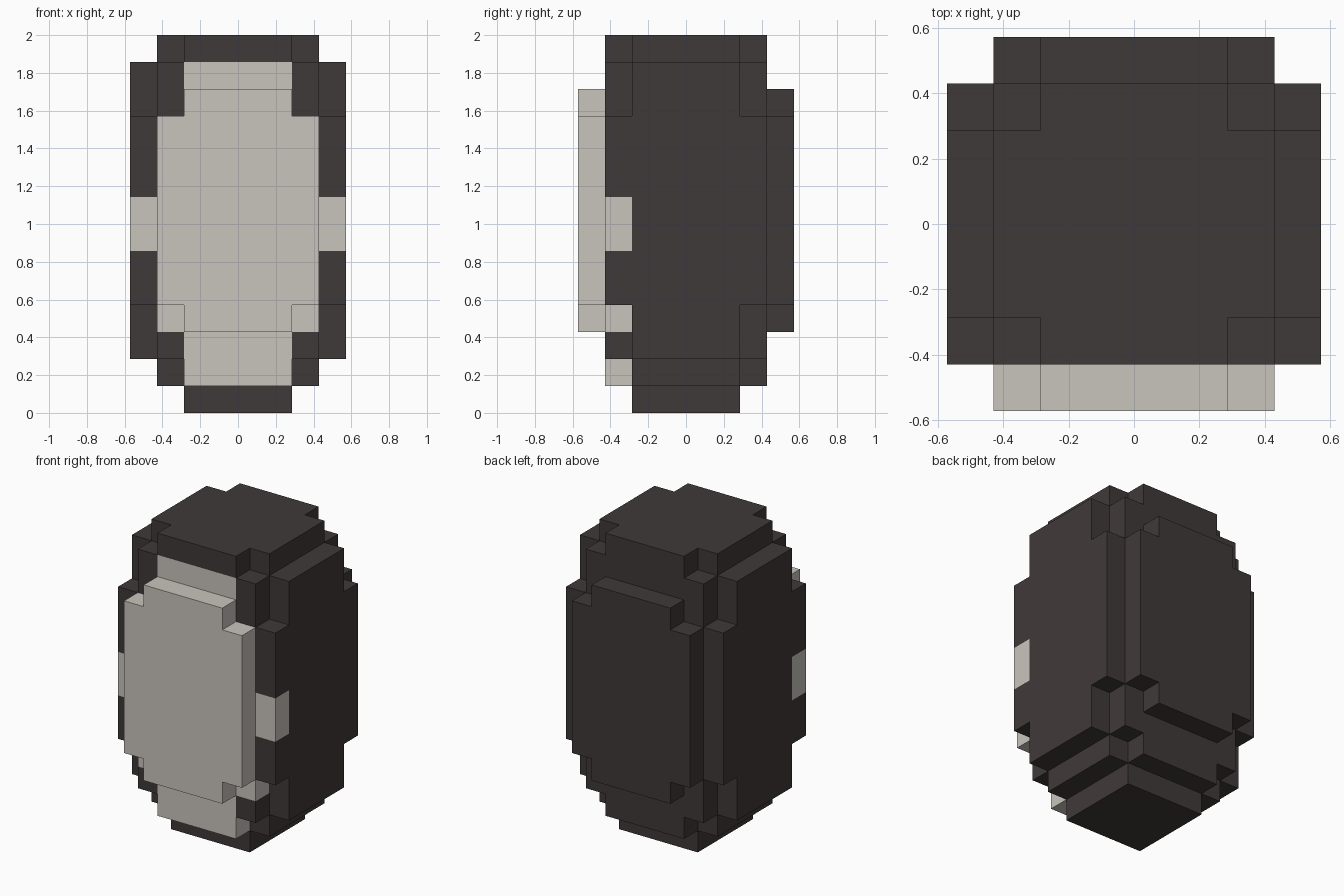
import bpy
import bmesh
from mathutils import Vector

U = 2 / 14  # one block of the stepped form

if "Cube" in bpy.data.objects:
    bpy.data.objects.remove(bpy.data.objects["Cube"], do_unlink=True)


def make_material(name, rgb):
    mat = bpy.data.materials.new(name)
    mat.use_nodes = True
    mat.diffuse_color = (*rgb, 1)
    mat.node_tree.nodes["Principled BSDF"].inputs["Base Color"].default_value = (*rgb, 1)
    return mat


DARK = make_material("charcoal", (0.051, 0.041, 0.041))
PALE = make_material("pale_grey", (0.584, 0.558, 0.515))


def notched_outline(half, low, high, notch_w, notch_h):
    """Rectangle with a square step cut out of each corner."""
    a, b = half, half - notch_w
    c, d = low + notch_h, high - notch_h
    return [(b, low), (b, c), (a, c), (a, d), (b, d), (b, high),
            (-b, high), (-b, d), (-a, d), (-a, c), (-b, c), (-b, low)]


def rectangle(half, low, high):
    return [(half, low), (half, high), (-half, high), (-half, low)]


def slab(name, outline, axis, start, end, mats, cuts=(), is_pale=None):
    """Extrude an outline along an axis, cut it, then colour faces by rule."""
    place = {"X": lambda p, t: (t, p[0], p[1]),
             "Y": lambda p, t: (p[0], t, p[1]),
             "Z": lambda p, t: (p[0], p[1], t)}[axis]
    bm = bmesh.new()
    face = bm.faces.new([bm.verts.new(place(p, start)) for p in outline])
    out = bmesh.ops.extrude_face_region(bm, geom=[face], use_keep_orig=True)
    shift = Vector(place((0, 0), end - start))
    bmesh.ops.translate(bm, vec=shift,
                        verts=[v for v in out["geom"] if isinstance(v, bmesh.types.BMVert)])
    for direction, value, within in cuts:
        normal = Vector([float(direction == k) for k in "XYZ"])
        faces = [f for f in bm.faces if within is None or within(f.calc_center_median())]
        edges = list({e for f in faces for e in f.edges})
        verts = list({v for f in faces for v in f.verts})
        bmesh.ops.bisect_plane(bm, geom=verts + edges + faces, dist=0.001,
                               plane_co=normal * value, plane_no=normal)
    bmesh.ops.recalc_face_normals(bm, faces=bm.faces[:])
    if is_pale:
        for f in bm.faces:
            f.material_index = int(is_pale(f.calc_center_median()))
    bmesh.ops.scale(bm, vec=(U, U, U), verts=bm.verts[:])
    mesh = bpy.data.meshes.new(name)
    bm.to_mesh(mesh)
    bm.free()
    for m in mats:
        mesh.materials.append(m)
    obj = bpy.data.objects.new(name, mesh)
    bpy.context.collection.objects.link(obj)
    return obj


# Central column, with the pale front strip and the two pale lower corner blocks
def core_pale(c):
    strip = c.y < -2.99 and abs(c.x) < 2
    corner = c.y < -2.01 and abs(c.x) > 2 and 3 < c.z < 4
    return strip and c.z < 13 or corner


slab("core", rectangle(3, -3, 3), "Z", 2, 13, [DARK, PALE],
     cuts=[("X", -2, None), ("X", 2, None), ("Y", -2, None),
           ("Z", 3, None), ("Z", 4, None)],
     is_pale=core_pale)

# Cross-shaped cap
slab("top_cap", notched_outline(3, -3, 3, 1, 1), "Z", 13, 14, [DARK])

# Base and the cross-shaped step above it, whose front arm is pale
slab("base", rectangle(2, -2, 2), "Z", 0, 1, [DARK])
slab("lower_step", rectangle(3, -2, 2), "Z", 1, 2, [DARK])
slab("lower_step_back", rectangle(2, 2, 3), "Z", 1, 2, [DARK])
slab("lower_step_front", rectangle(2, -3, -2), "Z", 1, 2, [PALE])

# Front and back panels
panel = notched_outline(3, 3, 12, 1, 1)
slab("front_panel", panel, "Y", -4, -3, [PALE])
slab("back_panel", panel, "Y", 3, 4, [DARK])


# Side panels, each with a pale block on its front edge
def in_band(c):
    return 6 < c.z < 8


def side_pale(c):
    return in_band(c) and c.y < -2


for side, sign in (("left", 1), ("right", -1)):
    slab(side + "_panel", notched_outline(3, 2, 13, 1, 2), "X", 3 * sign, 4 * sign,
         [DARK, PALE],
         cuts=[("Z", 6, None), ("Z", 8, None), ("Y", -2, in_band)],
         is_pale=side_pale)
